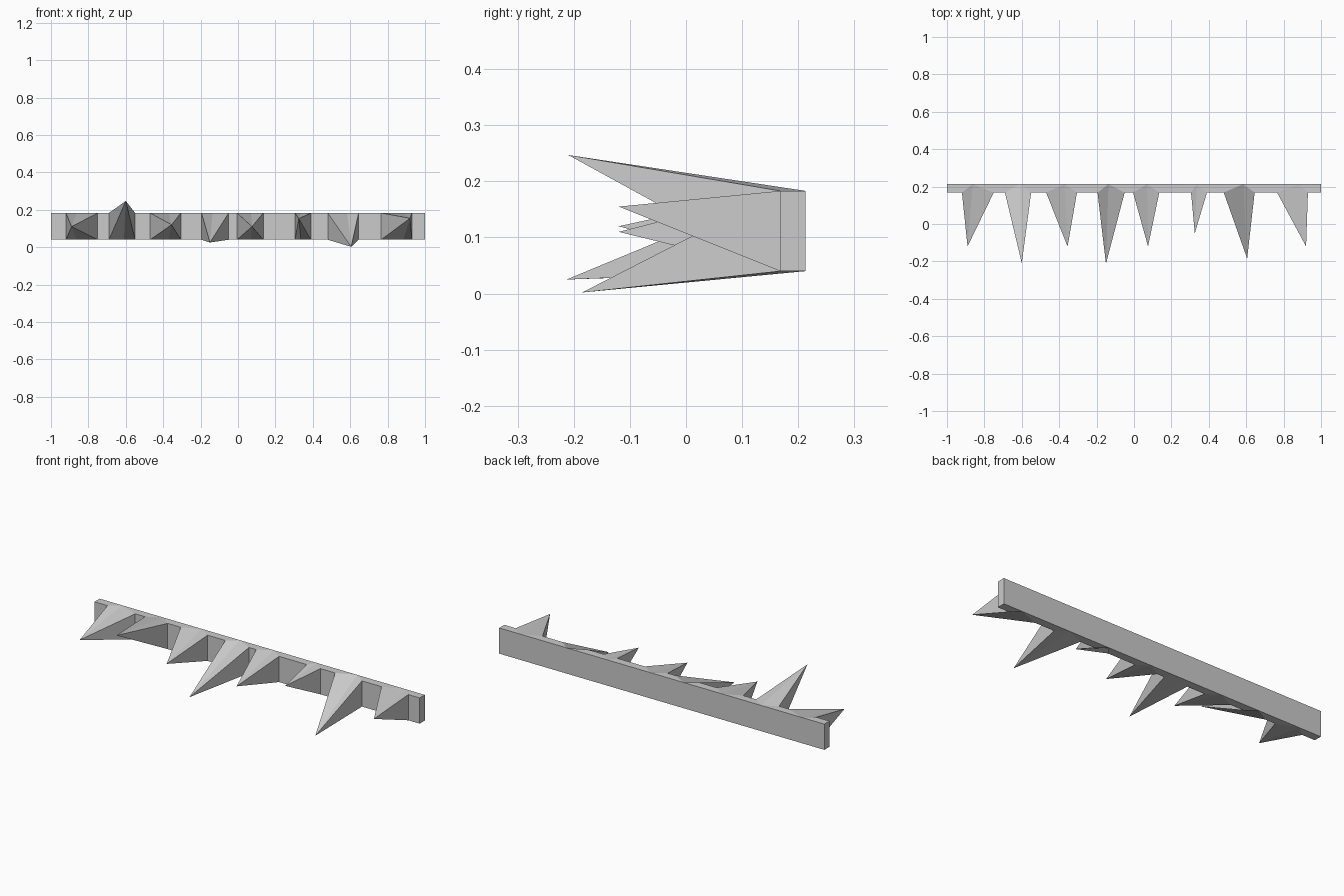
import bpy, bmesh

if "Cube" in bpy.data.objects:
    bpy.data.objects.remove(bpy.data.objects["Cube"])

BACK, FRONT, LOW, HIGH = 0.213, 0.168, 0.04, 0.183

# Each spike: base left x, base right x, tip (x, y, z)
spikes = [
    (-0.92, -0.75, (-0.89, -0.12, 0.11)),
    (-0.69, -0.55, (-0.60, -0.21, 0.247)),
    (-0.47, -0.305, (-0.355, -0.12, 0.12)),
    (-0.195, -0.05, (-0.15, -0.213, 0.025)),
    (-0.005, 0.135, (0.075, -0.12, 0.11)),
    (0.305, 0.39, (0.325, -0.05, 0.153)),
    (0.48, 0.645, (0.605, -0.185, 0.002)),
    (0.765, 0.93, (0.92, -0.12, 0.155)),
]

bm = bmesh.new()


def face(*pts):
    bm.faces.new([bm.verts.new(p) for p in pts])


# Rail pieces between spikes, with spikes rooted in the rear edge
prev_front = prev_back = -1.0
for left, right, tip in spikes + [(1.0, None, None)]:
    root = 1.0 if tip is None else ((left + right) / 2 + tip[0]) / 2
    face((prev_front, FRONT, LOW), (left, FRONT, LOW),
         (left, FRONT, HIGH), (prev_front, FRONT, HIGH))
    face((prev_back, BACK, LOW), (prev_back, BACK, HIGH),
         (root, BACK, HIGH), (root, BACK, LOW))
    for z in (LOW, HIGH):
        face((prev_front, FRONT, z), (left, FRONT, z),
             (root, BACK, z), (prev_back, BACK, z))
    if tip:
        for x in (left, right):
            face((x, FRONT, LOW), (x, FRONT, HIGH), tip)
            for z in (LOW, HIGH):
                face((x, FRONT, z), (root, BACK, z), tip)
        prev_front, prev_back = right, root

# Rail end caps
for x in (-1.0, 1.0):
    face((x, FRONT, LOW), (x, BACK, LOW), (x, BACK, HIGH), (x, FRONT, HIGH))

bmesh.ops.remove_doubles(bm, verts=bm.verts, dist=0.0005)
bmesh.ops.recalc_face_normals(bm, faces=bm.faces)
mesh = bpy.data.meshes.new("spiked_rail")
bm.to_mesh(mesh)
bm.free()
bpy.context.collection.objects.link(bpy.data.objects.new("spiked_rail", mesh))
